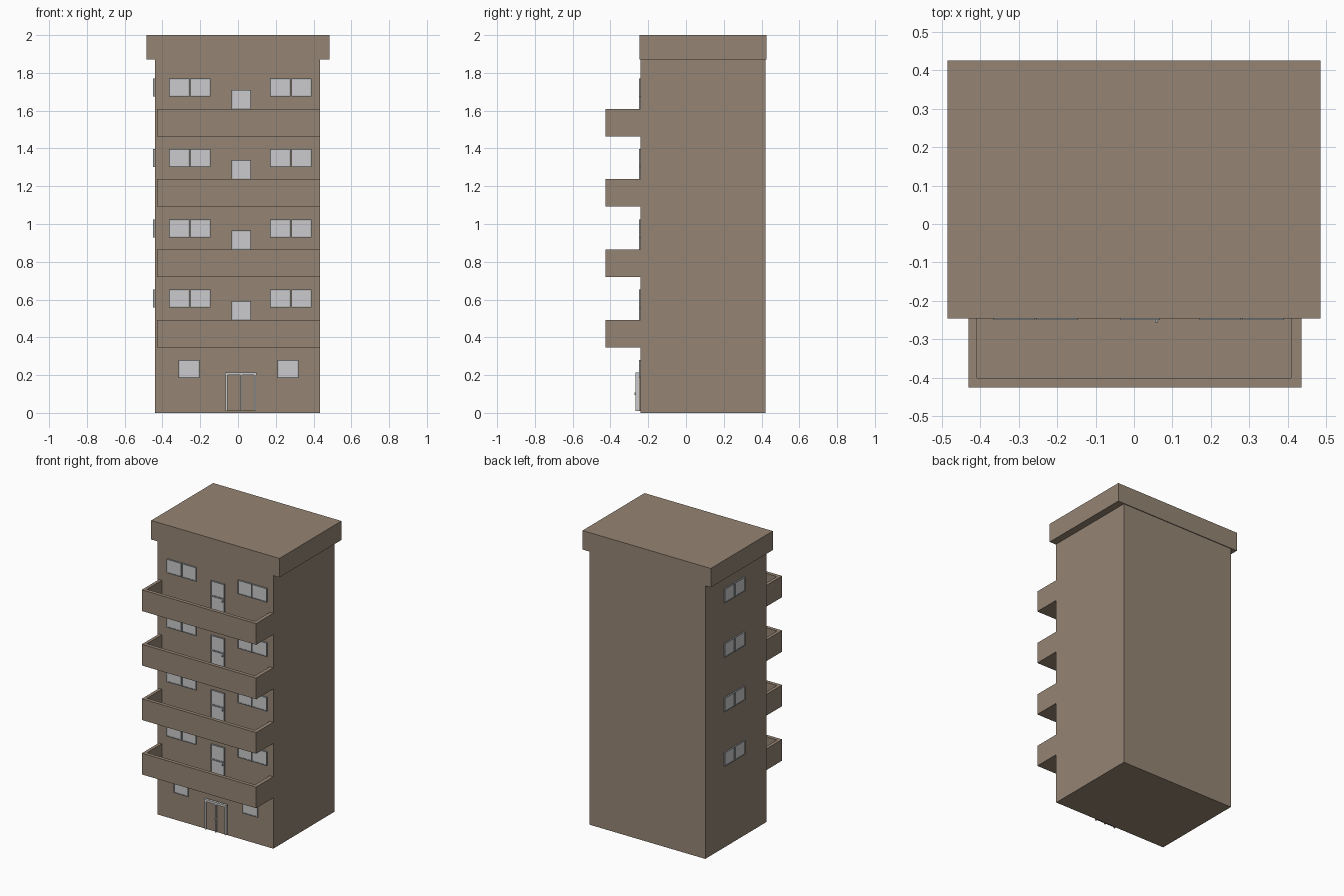
import bpy, bmesh

if "Cube" in bpy.data.objects:
    bpy.data.objects.remove(bpy.data.objects["Cube"])


def material(name, rgb):
    m = bpy.data.materials.new(name)
    m.diffuse_color = (*rgb, 1)
    m.use_nodes = True
    m.node_tree.nodes["Principled BSDF"].inputs["Base Color"].default_value = m.diffuse_color
    return m


WALL = material("brown wall", (0.30, 0.235, 0.175))
GLASS = material("pale pane", (0.60, 0.60, 0.61))
FRAME = material("grey frame", (0.36, 0.38, 0.40))


def boxes(name, mat, spans):
    """One object made from boxes given as (x0, x1, y0, y1, z0, z1)."""
    bm = bmesh.new()
    for x0, x1, y0, y1, z0, z1 in spans:
        for v in bmesh.ops.create_cube(bm, size=1)["verts"]:
            v.co = (x0 if v.co.x < 0 else x1,
                    y0 if v.co.y < 0 else y1,
                    z0 if v.co.z < 0 else z1)
    me = bpy.data.meshes.new(name)
    bm.to_mesh(me)
    bm.free()
    me.materials.append(mat)
    ob = bpy.data.objects.new(name, me)
    bpy.context.collection.objects.link(ob)
    return ob


FRONT, LEFT = -0.24, -0.44


def pane(name, a0, a1, z0, z1, side=False):
    """Framed pane on the front wall, or on the left wall when side is set."""
    b = 0.005

    def span(u0, u1, w0, w1, depth):
        if side:
            return (LEFT - depth, LEFT + 0.004, u0, u1, w0, w1)
        return (u0, u1, FRONT - depth, FRONT + 0.004, w0, w1)

    boxes(name + "_frame", FRAME, [
        span(a0, a0 + b, z0, z1, 0.009), span(a1 - b, a1, z0, z1, 0.009),
        span(a0 + b, a1 - b, z0, z0 + b, 0.009),
        span(a0 + b, a1 - b, z1 - b, z1, 0.009)])
    boxes(name + "_pane", GLASS, [span(a0 + b, a1 - b, z0 + b, z1 - b, 0.006)])


def double_window(name, a0, z0, side=False):
    pane(name + "_first", a0, a0 + 0.108, z0, z0 + 0.095, side)
    pane(name + "_second", a0 + 0.112, a0 + 0.22, z0, z0 + 0.095, side)


# Main block and overhanging roof
boxes("building_body", WALL, [(LEFT, 0.435, FRONT, 0.42, 0, 1.88)])
boxes("roof_slab", WALL, [(-0.485, 0.485, -0.245, 0.425, 1.87, 2.0)])

# Four upper floors: balcony, windows and balcony door
for i in range(4):
    z = 0.347 + 0.3725 * i
    top, n = z + 0.145, f"floor_{i + 1}"
    boxes(n + "_balcony", WALL, [
        (-0.43, 0.435, -0.425, FRONT, z, z + 0.015),
        (-0.43, 0.435, -0.425, -0.40, z + 0.015, top),
        (-0.43, -0.408, -0.40, FRONT, z + 0.015, top),
        (0.408, 0.435, -0.40, FRONT, z + 0.015, top)])
    double_window(n + "_left_window", -0.365, z + 0.21)
    double_window(n + "_right_window", 0.17, z + 0.21)
    double_window(n + "_side_window", 0.0, z + 0.21, side=True)
    pane(n + "_door_upper", -0.035, 0.068, z + 0.145, z + 0.246)
    pane(n + "_door_lower", -0.035, 0.068, z + 0.015, z + 0.143)
    boxes(n + "_door_handle", FRAME,
          [(0.055, 0.063, -0.256, FRONT, z + 0.125, z + 0.133)])

# Ground floor windows
pane("ground_left_window", -0.315, -0.205, 0.185, 0.28)
pane("ground_right_window", 0.21, 0.32, 0.185, 0.28)

# Entrance: double door leaves, pale posts and lintel, handles
boxes("entrance_leaves", WALL, [(-0.06, 0.09, -0.258, FRONT, 0.01, 0.205)])
boxes("entrance_frame", GLASS, [
    (-0.065, -0.056, -0.267, -0.25, 0.01, 0.20),
    (0.0125, 0.0215, -0.267, -0.25, 0.01, 0.20),
    (0.086, 0.095, -0.267, -0.25, 0.01, 0.20),
    (-0.07, 0.097, -0.267, -0.25, 0.20, 0.215)])
boxes("entrance_handles", GLASS, [
    (x, x + 0.004, -0.272, -0.256, 0.095, 0.108) for x in (0.0135, 0.0165)])
